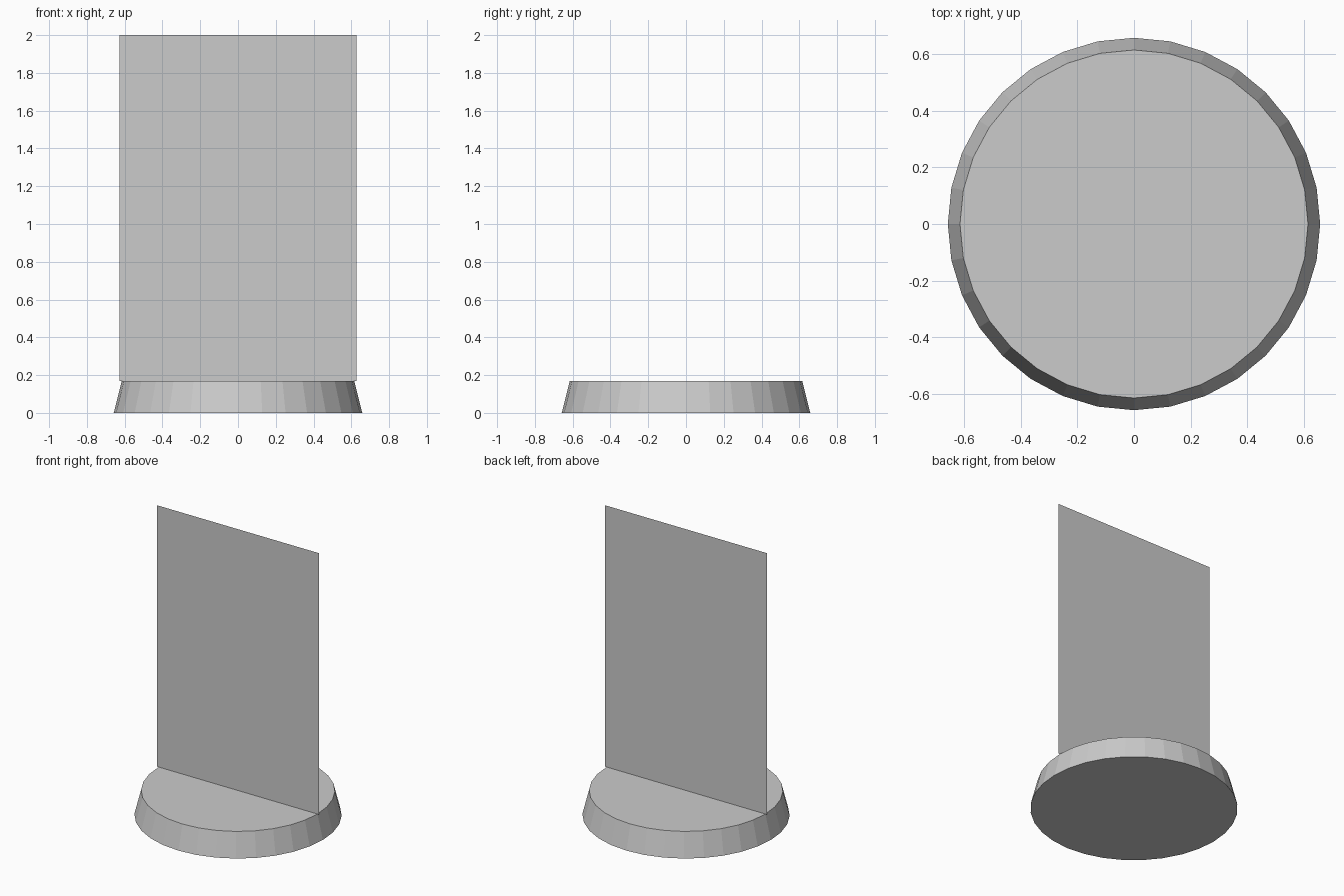
import bpy
import bmesh

cube = bpy.data.objects.get("Cube")
if cube:
    bpy.data.objects.remove(cube, do_unlink=True)

BASE_HEIGHT = 0.17
TOP = 2.0
HALF_WIDTH = 0.627

# Single plain grey
grey = bpy.data.materials.new("plain_grey")
grey.use_nodes = True
colour = (0.6, 0.6, 0.6, 1)
grey.diffuse_color = colour
grey.node_tree.nodes["Principled BSDF"].inputs["Base Color"].default_value = colour

# Tapered round base, flat shaded
bpy.ops.mesh.primitive_cone_add(vertices=32, radius1=0.658, radius2=0.615,
                                depth=BASE_HEIGHT, location=(0, 0, BASE_HEIGHT / 2))
base = bpy.context.object
base.name = "round_base"
base.data.materials.append(grey)

# Upright flat panel: one sheet across the middle of the base
bm = bmesh.new()
corners = [(-HALF_WIDTH, BASE_HEIGHT), (HALF_WIDTH, BASE_HEIGHT),
           (HALF_WIDTH, TOP), (-HALF_WIDTH, TOP)]
bm.faces.new([bm.verts.new((x, 0, z)) for x, z in corners])
mesh = bpy.data.meshes.new("upright_panel")
bm.to_mesh(mesh)
bm.free()
mesh.materials.append(grey)
panel = bpy.data.objects.new("upright_panel", mesh)
bpy.context.collection.objects.link(panel)
